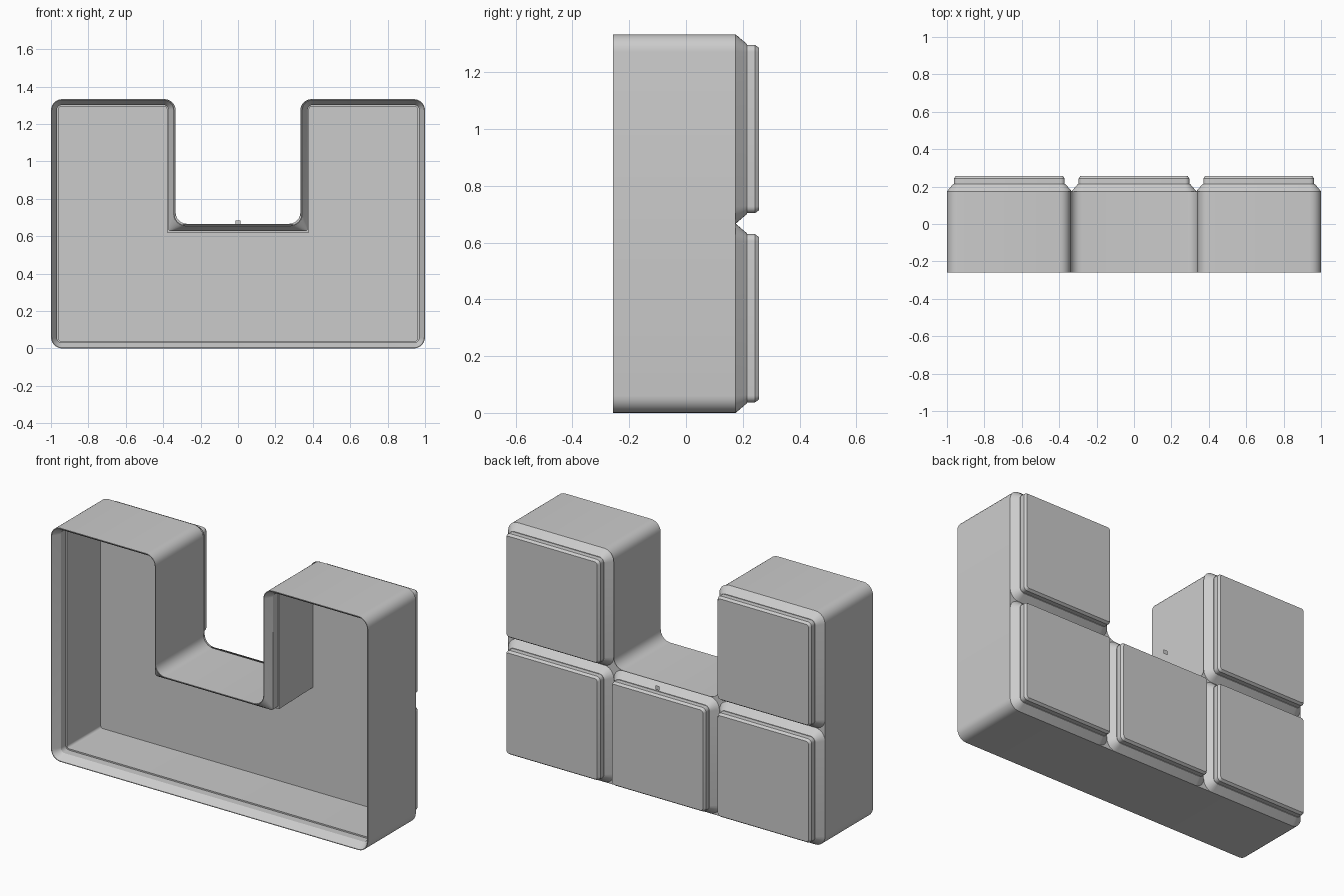
import bpy, bmesh
from math import pi, sin, cos, radians
from mathutils import Vector

if "Cube" in bpy.data.objects:
    bpy.data.objects.remove(bpy.data.objects["Cube"])

U = 1 / 3          # half a cell
R = .06            # corner radius
BACK = .175        # where the plain walls end
SEG = 6            # segments per rounded corner


def outline(pts, inset, r_out, r_in):
    """Inset a counter-clockwise right-angled outline and round its corners."""
    pts = [Vector(p) for p in pts]
    n = len(pts)
    result = []
    for i, p in enumerate(pts):
        a = (p - pts[i - 1]).normalized()
        b = (pts[(i + 1) % n] - p).normalized()
        convex = a.x * b.y - a.y * b.x > 0
        r = r_out if convex else r_in
        corner = p + inset * (Vector((-a.y, a.x)) + Vector((-b.y, b.x)))
        centre = corner - a * r + b * r
        for k in range(SEG + 1):
            t = k / SEG * pi / 2
            result.append(centre - b * r * cos(t) + a * r * sin(t))
    return result


def loft(name, pts, rings, cap_start, cap_end):
    """Skin rings of (y, inset, convex radius, concave radius)."""
    bm = bmesh.new()
    loops = []
    for y, inset, r_out, r_in in rings:
        loops.append([bm.verts.new((q.x, y, q.y))
                      for q in outline(pts, inset, r_out, r_in)])
    for l0, l1 in zip(loops, loops[1:]):
        for i in range(len(l0)):
            j = (i + 1) % len(l0)
            bm.faces.new((l0[i], l0[j], l1[j], l1[i]))
    if cap_start:
        bm.faces.new(loops[0])
    if cap_end:
        bm.faces.new(loops[-1])
    bmesh.ops.recalc_face_normals(bm, faces=bm.faces)
    # An open loft can be judged inside out: pads face back, the floor faces front
    last = bm.faces[:][-1].normal.y
    if (cap_end and last < 0) or (cap_start and last > 0):
        bmesh.ops.reverse_faces(bm, faces=bm.faces)
    return finish(name, bm)


def finish(name, bm):
    mesh = bpy.data.meshes.new(name)
    bm.to_mesh(mesh)
    bm.free()
    ob = bpy.data.objects.new(name, mesh)
    bpy.context.collection.objects.link(ob)
    bpy.ops.object.select_all(action='DESELECT')
    ob.select_set(True)
    bpy.context.view_layer.objects.active = ob
    bpy.ops.object.shade_smooth_by_angle(angle=radians(30))
    return ob


# Hollow U-shaped shell: inner floor, stepped socket rim, outer wall
u_shape = [(-1, 0), (1, 0), (1, 4 * U), (U + .007, 4 * U), (U + .007, 2 * U - .007),
           (-U - .007, 2 * U - .007), (-U - .007, 4 * U), (-1, 4 * U)]
loft("shell", u_shape, [
    (.138, .036, .015, .004),
    (-.172, .040, .015, .004),
    (-.172, .032, .025, .012),
    (-.215, .032, .025, .012),
    (-.258, .004, .056, .064),
    (-.258, 0, R, R),
    (BACK, 0, R, R)], True, False)

# Five raised block pads on the back
cells = [(-1, 0), (0, 0), (1, 0), (-1, 1), (1, 1)]
for n, (cx, cz) in enumerate(cells):
    x, z = cx * 2 * U, (cz * 2 + 1) * U
    square = [(x - U, z - U), (x + U, z - U), (x + U, z + U), (x - U, z + U)]
    loft(f"back_pad_{n + 1}", square, [
        (BACK, 0, R, 0),
        (.215, .034, .03, 0),
        (.215, .037, .024, 0),
        (.243, .037, .024, 0),
        (.257, .047, .015, 0)], False, True)

# Little star-shaped fillers where the rounded pad corners meet
bm = bmesh.new()
junctions = [(-U, 2 * U, (0, 1, 2, 3)), (U, 2 * U, (0, 1, 2, 3)),
             (-U, 0, (0, 1)), (U, 0, (0, 1)),
             (-1, 2 * U, (3, 0)), (1, 2 * U, (1, 2))]
for x, z, quarters in junctions:
    for q in quarters:
        u = Vector((cos(q * pi / 2), sin(q * pi / 2)))
        v = Vector((-u.y, u.x))
        pts = [Vector((0, 0))]
        for k in range(SEG + 1):
            t = k / SEG * pi / 2
            pts.append(u * R * (1 - sin(t)) + v * R * (1 - cos(t)))
        verts = [bm.verts.new((x + p.x, BACK, z + p.y)) for p in pts]
        bm.faces.new(verts[::-1])
finish("groove_fillers", bm)

# Small flat marker tab above the middle pad
bm = bmesh.new()
bm.faces.new([bm.verts.new((x, .257, z)) for x, z in
              ((-.014, .66), (-.014, .685), (.014, .685), (.014, .66))])
finish("marker_tab", bm)
